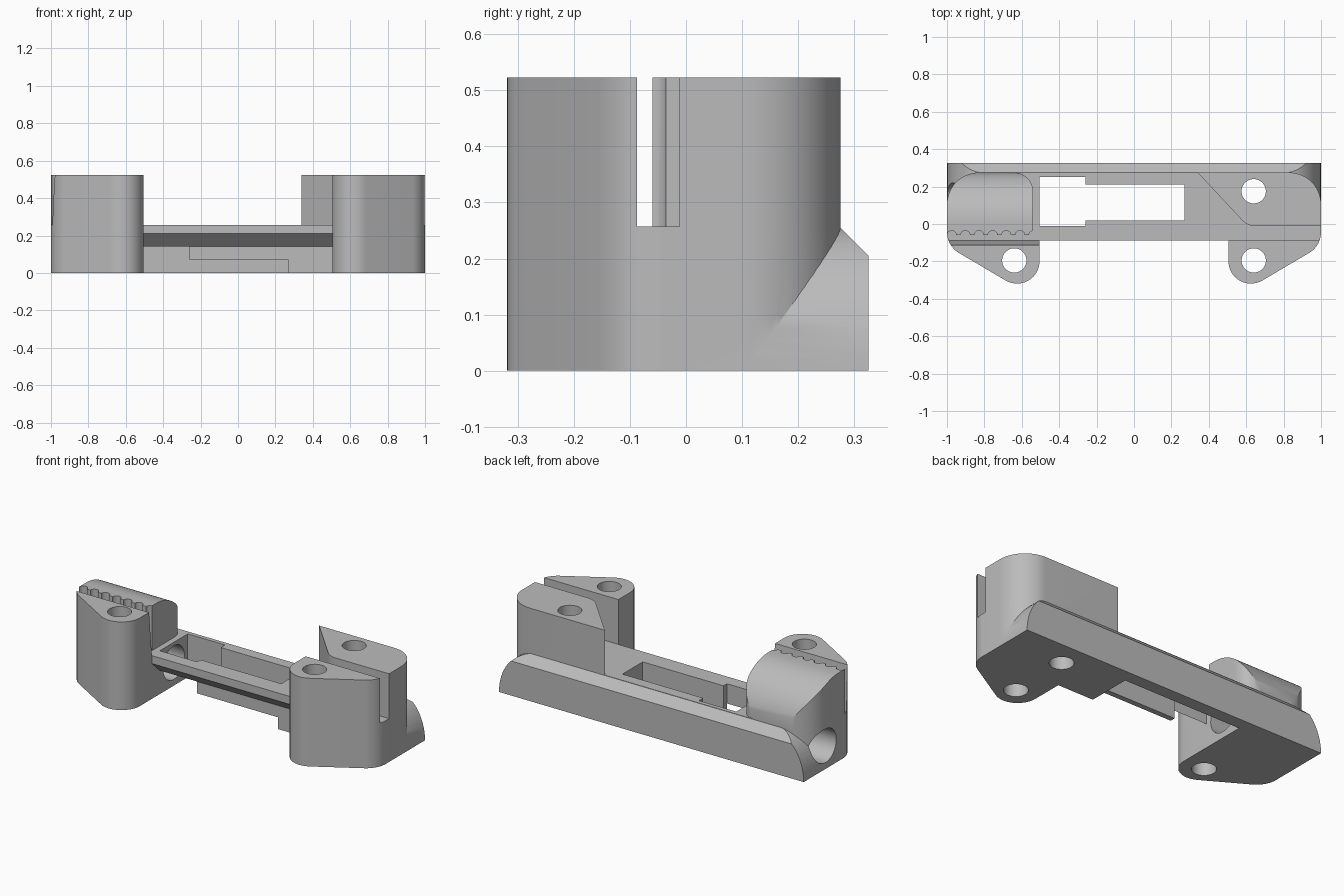
import bpy, bmesh, math
from mathutils import Vector

if "Cube" in bpy.data.objects:
    bpy.data.objects.remove(bpy.data.objects["Cube"])

H, DECK = 0.523, 0.257          # tower height, deck height
FRONT, BACK = -0.087, 0.275
BAY = 0.505                     # half width between the ears

grey = bpy.data.materials.new("light grey plastic")
grey.use_nodes = True
grey.diffuse_color = (0.5, 0.5, 0.5, 1)
grey.node_tree.nodes["Principled BSDF"].inputs["Base Color"].default_value = (0.5, 0.5, 0.5, 1)


def prism(name, pts, axis, lo, hi):
    """Extrude a 2D outline along an axis; the outline uses the other two axes in order."""
    def place(p, h):
        return {"x": (h, p[0], p[1]), "y": (p[0], h, p[1]), "z": (p[0], p[1], h)}[axis]
    bm = bmesh.new()
    low = [bm.verts.new(place(p, lo)) for p in pts]
    top = [bm.verts.new(place(p, hi)) for p in pts]
    bm.faces.new(low)
    bm.faces.new(top)
    for i in range(len(pts)):
        j = (i + 1) % len(pts)
        bm.faces.new((low[i], low[j], top[j], top[i]))
    bmesh.ops.recalc_face_normals(bm, faces=bm.faces)
    mesh = bpy.data.meshes.new(name)
    bm.to_mesh(mesh)
    bm.free()
    mesh.materials.append(grey)
    ob = bpy.data.objects.new(name, mesh)
    bpy.context.collection.objects.link(ob)
    return ob


def rounded(corners, steps=14):
    """Outline from (u, v, radius) corners."""
    out = []
    for i, (u, v, r) in enumerate(corners):
        p = Vector((u, v))
        if r == 0:
            out.append((u, v))
            continue
        a = (Vector(corners[i - 1][:2]) - p).normalized()
        b = (Vector(corners[(i + 1) % len(corners)][:2]) - p).normalized()
        half = a.angle(b) / 2
        c = p + (a + b).normalized() * (r / math.sin(half))
        t = r / math.tan(half)
        s, e = p + a * t - c, p + b * t - c
        a0 = math.atan2(s.y, s.x)
        turn = (math.atan2(e.y, e.x) - a0 + math.pi) % (2 * math.pi) - math.pi
        for k in range(steps + 1):
            w = a0 + turn * k / steps
            out.append((c.x + r * math.cos(w), c.y + r * math.sin(w)))
    return out


def circle(u, v, r, n=40):
    return [(u + r * math.cos(2 * math.pi * k / n), v + r * math.sin(2 * math.pi * k / n))
            for k in range(n)]


def rect(u0, u1, v0, v1):
    return [(u0, v0), (u1, v0), (u1, v1), (u0, v1)]


def combine(target, other, op):
    mod = target.modifiers.new("combine", "BOOLEAN")
    mod.operation, mod.solver, mod.object = op, "EXACT", other
    bpy.context.view_layer.objects.active = target
    bpy.ops.object.modifier_apply(modifier=mod.name)
    bpy.data.objects.remove(other)


def cut(target, pts, axis, lo, hi):
    combine(target, prism("cutter", pts, axis, lo, hi), "DIFFERENCE")


# Deck with rounded back corners
body = prism("belt_clamp_bracket", rounded([
    (-0.99, FRONT, 0), (0.99, FRONT, 0), (1, -0.05, 0),
    (1, BACK, 0.17), (-1, BACK, 0.17), (-1, -0.05, 0)]), "z", 0, DECK)

# Back flange: chamfered section with curved ends
flange = prism("back_flange", [(0, 0), (0.325, 0), (0.325, 0.205), (0.273, DECK), (0, DECK)], "x", -1, 1)
arc = [(0.8 + 0.2 * math.cos(k * math.pi / 32), DECK * math.sin(k * math.pi / 32)) for k in range(17)]
ends = prism("flange_ends", arc + [(-x, z) for x, z in reversed(arc)], "y", -0.1, 0.5)
combine(flange, ends, "INTERSECT")
combine(body, flange, "UNION")

# Front ears, each with a belt slot behind it
for side in (1, -1):
    outline = rounded([(BAY, -0.03, 0), (BAY, -0.409, 0.12), (1, -0.117, 0.13), (1, -0.03, 0)])
    ear = prism("front_ear", [(side * x, y) for x, y in outline], "z", 0, H)
    lean = 0 if side > 0 else 0.026
    cut(ear, [(FRONT, DECK), (0.1, DECK), (0.1, 0.6), (FRONT - lean * 1.3, 0.6)], "x",
        min(side * 0.4, side * 1.2), max(side * 0.4, side * 1.2))
    combine(body, ear, "UNION")

# Left-hand-end tower of the +x side, with a slanted inner wall
tower = prism("plain_tower", rounded([
    (0.34, BACK, 0), (0.608, -0.012, 0.1), (1, -0.012, 0), (1, BACK, 0.17)]), "z", 0.1, H)
combine(body, tower, "UNION")

# Toothed tower: rounded back, grooves along the slot side
toothed = prism("toothed_tower", rounded([
    (-1, -0.06, 0), (-0.54, -0.06, 0), (-0.54, BACK, 0.1), (-1, BACK, 0.17)]), "z", 0.1, H)
crown = [(BACK * math.sin(k * math.pi / 48), DECK + (H - DECK) * math.cos(k * math.pi / 48))
         for k in range(25)]
combine(toothed, prism("crown", [(-0.2, H)] + crown + [(BACK, 0), (-0.2, 0)], "x", -1.2, 0), "INTERSECT")
for k in range(7):
    cut(toothed, circle(-0.975 + 0.073 * k, -0.06, 0.025, 16), "z", DECK, 0.7)
combine(body, toothed, "UNION")

# Undercut below the front rail
cut(body, [(-0.5, 0.21), (FRONT, 0.21), (-0.012, 0.14), (-0.012, -0.1), (-0.5, -0.1)], "x", -BAY, BAY)

# Stepped opening through the deck
cut(body, rect(-BAY, -0.26, -0.012, 0.25), "z", -0.1, 0.4)
cut(body, rect(-BAY, -0.26, -0.03, 0.25), "z", -0.1, 0.13)
cut(body, rect(-0.27, 0.27, -0.03, 0.25), "z", -0.1, 0.07)
cut(body, rect(-0.27, 0.27, 0.02, 0.21), "z", -0.1, 0.4)

# Screw holes and the bore in the end
for x, y in ((-0.64, -0.195), (0.64, -0.195), (0.64, 0.175)):
    cut(body, circle(x, y, 0.065), "z", -0.1, 0.7)
cut(body, circle(0.12, 0.137, 0.1), "x", -1.1, -0.4)

bpy.ops.object.select_all(action="DESELECT")
body.select_set(True)
bpy.context.view_layer.objects.active = body
bpy.ops.object.shade_smooth_by_angle(angle=math.radians(25))
